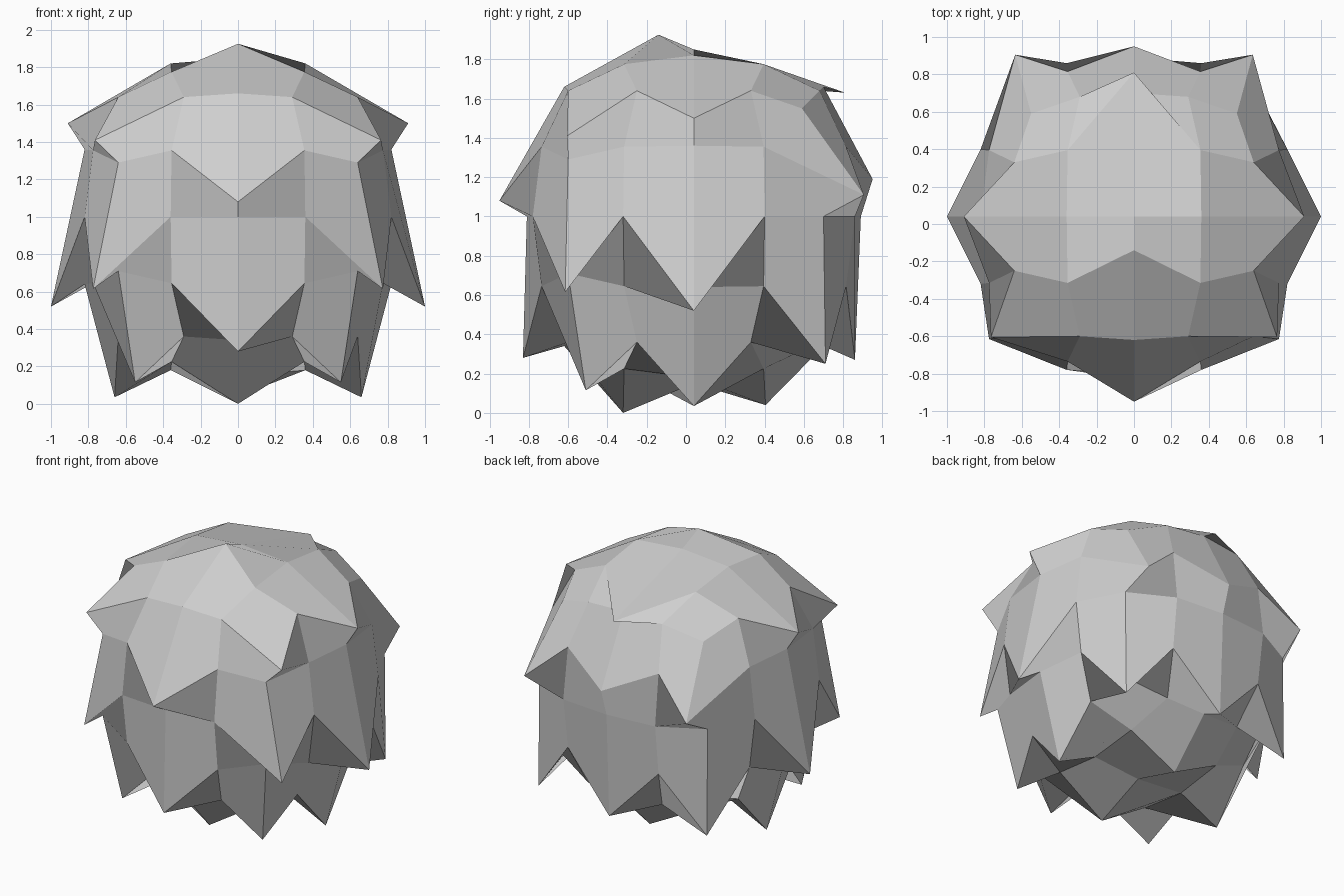
import bpy, bmesh
from mathutils import Vector

cube = bpy.data.objects.get("Cube")
if cube:
    bpy.data.objects.remove(cube, do_unlink=True)

# One flat light grey
grey = bpy.data.materials.new("light_grey")
grey.use_nodes = True
COLOUR = (0.62, 0.62, 0.62, 1.0)
grey.diffuse_color = COLOUR
bsdf = next(n for n in grey.node_tree.nodes if n.type == 'BSDF_PRINCIPLED')
bsdf.inputs["Base Color"].default_value = COLOUR

CENTRE = Vector((0, 0.04, 1.0))

# Rounded cube: sorted grid steps (0-2) -> radius for each step
ROUND = {
    (0, 0, 2): {2: 0.85},
    (0, 1, 2): {2: 0.82, 1: 0.36},
    (1, 1, 2): {2: 0.775, 1: 0.355},
    (0, 2, 2): {2: 0.66},
    (1, 2, 2): {2: 0.64, 1: 0.29},
    (2, 2, 2): {2: 0.55},
}

# Pulled tips: grid step -> tip position, mirrored across x
TIPS = {
    # crown
    (0, -1, 2): (0, -0.14, 1.925),
    (0, 1, 2): (0, 0.81, 1.63),
    (2, -2, 2): (0.765, -0.605, 1.41),
    (2, 0, 2): (0.91, 0.04, 1.50),
    # upper tier
    (0, -2, 1): (0, -0.95, 1.08),
    (2, 2, 1): (0.635, 0.905, 1.11),
    (0, 2, 1): (0, 0.95, 1.19),
    # middle tier
    (2, -2, 0): (0.775, -0.615, 0.615),
    (2, 0, 0): (1.0, 0.04, 0.52),
    # lower tier
    (0, -2, -1): (0, -0.83, 0.28),
    (2, 2, -1): (0.66, 0.71, 0.25),
    (0, 2, -1): (0, 0.86, 0.27),
    # underside
    (2, -2, -2): (0.55, -0.51, 0.115),
    (2, 0, -2): (0.66, 0.04, 0.035),
    (0, -1, -2): (0, -0.32, 0.0),
    (0, 1, -2): (0, 0.405, 0.04),
}


def place(co):
    """Round a grid point, or move it to its tip."""
    step = tuple(round(c * 2) for c in co)
    tip = TIPS.get((abs(step[0]), step[1], step[2]))
    if tip:
        return Vector((-tip[0] if step[0] < 0 else tip[0], tip[1], tip[2]))
    radius = ROUND[tuple(sorted(abs(s) for s in step))]
    return CENTRE + Vector([radius.get(abs(s), 0) * (-1 if s < 0 else 1) for s in step])


# Shaggy ball: a 4 x 4 cube grid, rounded, with its tips pulled out
bm = bmesh.new()
bmesh.ops.create_cube(bm, size=2)
bmesh.ops.subdivide_edges(bm, edges=bm.edges[:], cuts=3, use_grid_fill=True)
for v in bm.verts:
    v.co = place(v.co)
for f in bm.faces:
    f.smooth = False

mesh = bpy.data.meshes.new("shaggy_ball")
bm.to_mesh(mesh)
bm.free()
mesh.materials.append(grey)
ball = bpy.data.objects.new("shaggy_ball", mesh)
bpy.context.collection.objects.link(ball)
